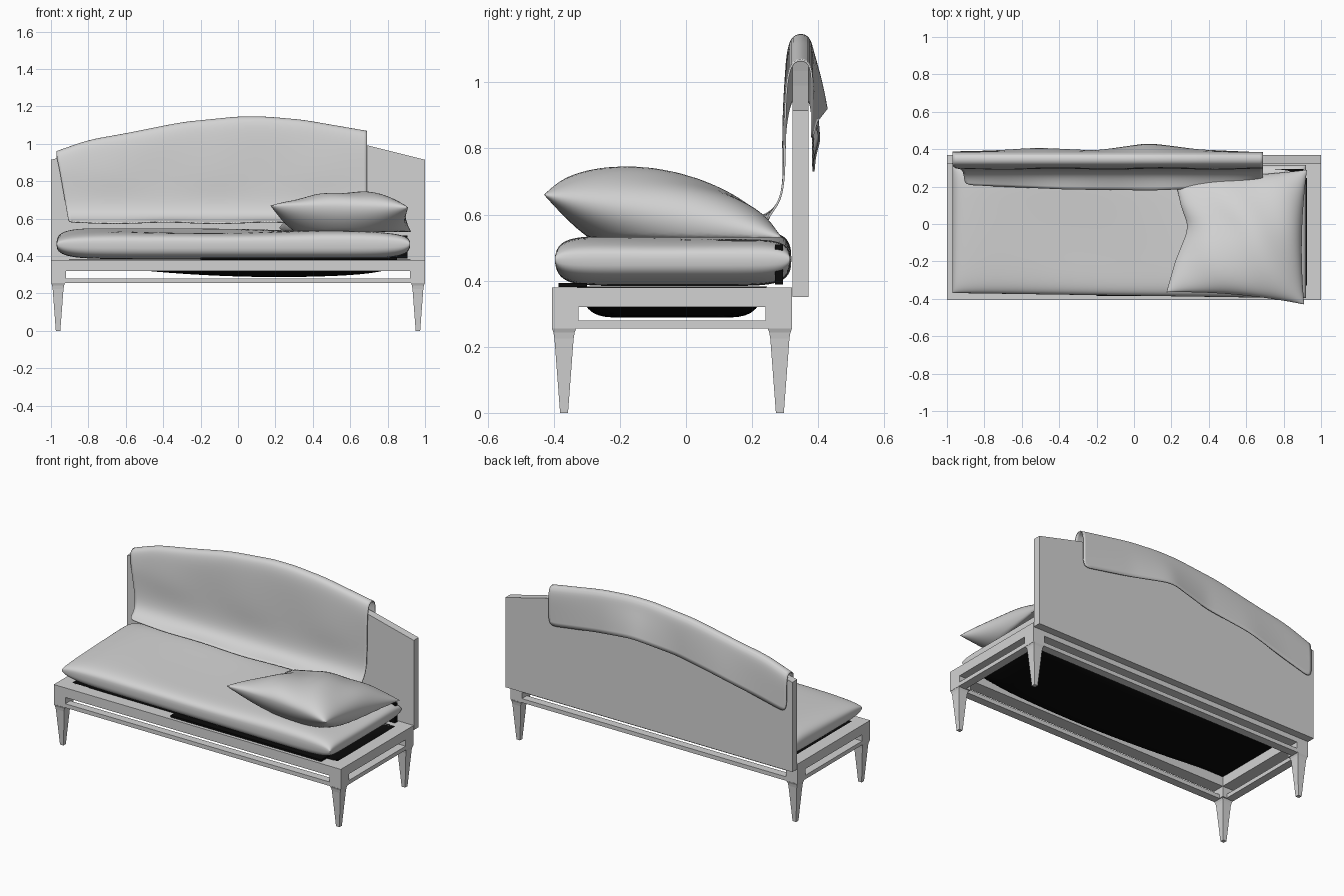
import bpy, bmesh, math

if "Cube" in bpy.data.objects:
    bpy.data.objects.remove(bpy.data.objects["Cube"])


def material(name, c):
    m = bpy.data.materials.new(name)
    m.diffuse_color = (c, c, c, 1)
    m.use_nodes = True
    m.node_tree.nodes["Principled BSDF"].inputs["Base Color"].default_value = m.diffuse_color
    return m


GREY = material("light grey", 0.65)
BLACK = material("black", 0.003)


def finish(name, bm, mat, smooth=0):
    bmesh.ops.remove_doubles(bm, verts=bm.verts, dist=1e-5)
    bmesh.ops.recalc_face_normals(bm, faces=bm.faces)
    me = bpy.data.meshes.new(name)
    bm.to_mesh(me)
    bm.free()
    me.materials.append(mat)
    ob = bpy.data.objects.new(name, me)
    bpy.context.collection.objects.link(ob)
    if smooth:
        bpy.ops.object.select_all(action='DESELECT')
        ob.select_set(True)
        bpy.context.view_layer.objects.active = ob
        bpy.ops.object.shade_smooth_by_angle(angle=math.radians(smooth))
    return ob


def loft(bm, rings):
    """Closed solid through rings of equal vertex count."""
    vs = [[bm.verts.new(p) for p in r] for r in rings]
    n = len(vs[0])
    for a, b in zip(vs, vs[1:]):
        for i in range(n):
            bm.faces.new((a[i], a[(i + 1) % n], b[(i + 1) % n], b[i]))
    bm.faces.new(vs[0])
    bm.faces.new(vs[-1])


def box(bm, x0, x1, y0, y1, z0, z1):
    loft(bm, [[(x0, y0, z), (x1, y0, z), (x1, y1, z), (x0, y1, z)] for z in (z0, z1)])


def sheet(bm, f, nu, nv):
    """Grid surface f(s, t) with s and t running 0..1."""
    g = [[bm.verts.new(f(i / nu, j / nv)) for j in range(nv + 1)] for i in range(nu + 1)]
    for i in range(nu):
        for j in range(nv):
            bm.faces.new((g[i][j], g[i + 1][j], g[i + 1][j + 1], g[i][j + 1]))


def table(x, pts):
    """Linear interpolation in a list of (x, value)."""
    if x <= pts[0][0]:
        return pts[0][1]
    for (a, va), (b, vb) in zip(pts, pts[1:]):
        if x <= b:
            return va + (vb - va) * (x - a) / (b - a)
    return pts[-1][1]


def dense(s):
    """Map 0..1 to -1..1 with samples gathered at the ends."""
    return math.sin(math.pi * (s - 0.5))


Y0, Y1 = -0.405, 0.32

# base frame: corner posts with upper and lower rails, open slots between
bm = bmesh.new()
P = 0.08
for x in (-1, 1 - P):
    for y in (Y0, Y1 - P):
        box(bm, x, x + P, y, y + P, 0.255, 0.38)
for w, z0, z1 in ((P, 0.32, 0.38), (0.05, 0.255, 0.28)):
    for a, b in ((Y0, Y0 + w), (Y1 - w, Y1)):
        box(bm, -1 + P, 1 - P, a, b, z0, z1)
    for a, b in ((-1, -1 + w), (1 - w, 1)):
        box(bm, a, b, Y0 + P, Y1 - P, z0, z1)
finish("base_frame", bm, GREY)

# tapered legs
for sx, side in ((-1, "left"), (1, "right")):
    for cy, end in ((-0.369, "front"), (0.284, "back")):
        bm = bmesh.new()
        cx = sx * 0.962
        loft(bm, [[(cx + a * r, cy + b * r, z) for a, b in ((-1, -1), (1, -1), (1, 1), (-1, 1))]
                  for z, r in ((0, 0.012), (0.225, 0.029), (0.243, 0.032), (0.256, 0.037))])
        finish(f"{end}_{side}_leg", bm, GREY)

# arched backboard
bm = bmesh.new()
half = [(1, 0.915), (0.7, 0.99), (0.45, 1.035), (0.2, 1.065), (0, 1.07)]
prof = [(-1, 0.35), (1, 0.35)] + half + [(-x, z) for x, z in half[-2::-1]]
loft(bm, [[(x, y, z) for x, z in prof] for y in (0.322, 0.37)])
finish("backboard", bm, GREY)


# mattress: soft rounded slab
def mattress(side):
    def f(s, t):
        u, v = dense(s), dense(t)
        h = max(0, (1 - abs(u) ** 10) * (1 - abs(v) ** 8)) ** (1 / 3)
        x = -0.025 + 0.945 * u
        y = -0.033 - 0.008 * u + v * (0.35 + 0.006 * u)
        k = max(0, min(1, 0.5 - u))
        top = 0.535 - 0.006 * u + 0.022 * v * k + 0.004 * math.sin(5 * u + 2 * v)
        return (x, y, 0.465 + h * ((top - 0.465) if side > 0 else -0.081))
    return f


bm = bmesh.new()
for side in (1, -1):
    sheet(bm, mattress(side), 60, 44)
finish("mattress", bm, GREY, 50)


# dark sagging underside sheet inside the frame
def sag(s, t):
    u, v = dense(s), dense(t)
    x, y = 0.925 * u, -0.0425 + 0.2875 * v
    d = 0.095 * (1 - ((x - 0.22) / 1.2) ** 2) * (1 - abs(u) ** 10) * (1 - abs(v) ** 10)
    return (x, y, 0.383 - d)


bm = bmesh.new()
sheet(bm, sag, 40, 32)
finish("underside_sheet", bm, BLACK, 60)

# dark mattress hem strips at the front and back right
bm = bmesh.new()
box(bm, -0.2, 0.85, -0.386, -0.3, 0.381, 0.393)
finish("front_hem", bm, BLACK)
bm = bmesh.new()
box(bm, 0.6, 0.905, 0.27, 0.293, 0.388, 0.51)
finish("back_hem", bm, BLACK)


# pillow: two puffed sides meeting in a seam, front edge lifted
def pillow(side):
    def f(s, t):
        u, v = dense(s), dense(t)
        a, b = (u + 1) / 2, (v + 1) / 2
        y = -0.365 - 0.065 * a + b * (0.61 + 0.11 * a)
        y += 0.02 * (1 - u * u) * (1 if v < 0 else 0.5) * -v
        left = table(y, [(-0.36, 0.175), (-0.2, 0.22), (-0.05, 0.28), (0.0, 0.285), (0.1, 0.25), (0.24, 0.22)])
        right = 0.91 + 0.015 * b - 0.02 * (1 - v * v)
        x = left + (right - left) * a
        seam = 0.66 - 0.11 * b + 0.01 * (1 - a) * (1 - b) - 0.02 * a * b
        h = max(0, (1 - u * u) * (1 - v * v)) ** 0.5
        if side > 0:
            z = seam + h * (0.125 + 0.03 * u) + 0.006 * math.sin(7 * u + 4 * v) * h
        else:
            z = max(0.53, seam - 0.17 * h)
        return (x, y, z)
    return f


bm = bmesh.new()
for side in (1, -1):
    sheet(bm, pillow(side), 40, 40)
finish("pillow", bm, GREY, 60)

# back cover: cloth draped over the backboard from the seat to a rear flap
TOP = [(-0.97, 0.96), (-0.8, 1.02), (-0.6, 1.055), (-0.3, 1.115), (0, 1.145),
       (0.15, 1.145), (0.35, 1.127), (0.69, 1.068)]
REAR_Z = [(-0.97, 0.72), (-0.5, 0.835), (0.08, 0.925), (0.69, 0.825)]
REAR_Y = [(-0.97, 0.385), (-0.75, 0.39), (-0.52, 0.405), (-0.2, 0.39), (0.08, 0.43), (0.35, 0.395), (0.69, 0.38)]
HEM = [(-0.97, 0.21), (-0.4, 0.185), (0.1, 0.18), (0.5, 0.2), (0.69, 0.25)]
NV = 11


def cover(s, t):
    x = -0.97 + 1.66 * s
    top, rz, ry = table(x, TOP), table(x, REAR_Z), table(x, REAR_Y)
    hem = table(x, HEM)
    wave = 0.004 * math.sin(11 * x)
    path = [(hem, 0.578 + wave), (max(hem, 0.25), 0.598), (0.287, 0.64), (0.298, 0.72),
            (0.295 + wave, 0.83), (0.302, top - 0.09), (0.312, top - 0.03), (0.328, top),
            (0.372, top), (0.383, top - 0.05), (0.4 * 0.383 + 0.6 * ry, 0.4 * top + 0.6 * rz), (ry, rz)]
    j = round(t * NV)
    y, z = path[j]
    # the lower front narrows toward the left
    k = max(0, min(1, (0.95 - z) / 0.37)) if j < 6 else 0
    return (x + 0.065 * k * (1 - s), y, z)


bm = bmesh.new()
sheet(bm, cover, 24, NV)
ob = finish("back_cover", bm, GREY, 70)
sub = ob.modifiers.new("soft", 'SUBSURF')
sub.levels = sub.render_levels = 2
sol = ob.modifiers.new("cloth", 'SOLIDIFY')
sol.thickness = 0.006
sol.offset = 0
